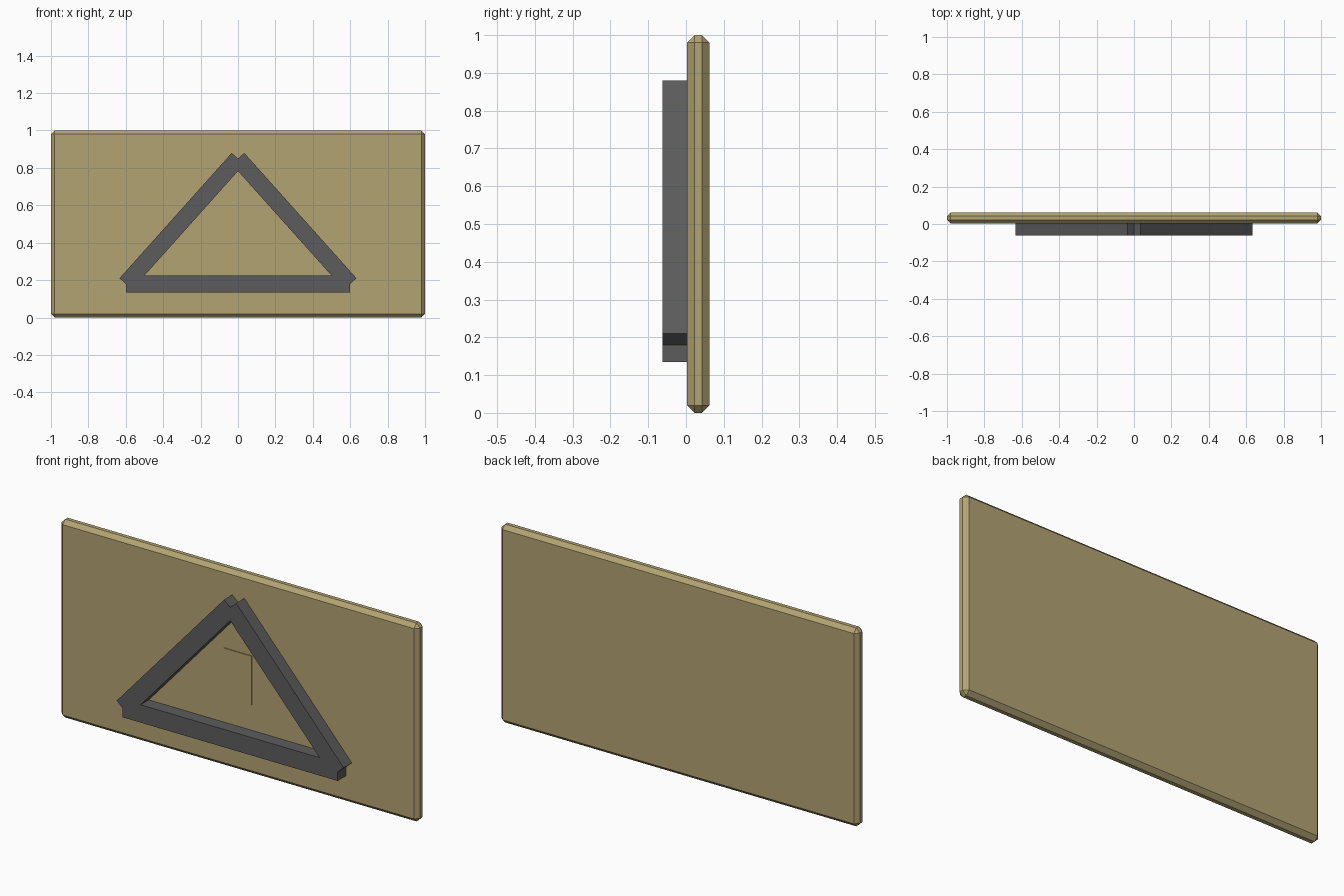
import bpy, math
from mathutils import Vector

cube = bpy.data.objects.get("Cube")
if cube:
    bpy.data.objects.remove(cube, do_unlink=True)


def material(name, rgb):
    mat = bpy.data.materials.new(name)
    mat.use_nodes = True
    color = (*rgb, 1.0)
    mat.diffuse_color = color
    mat.node_tree.nodes["Principled BSDF"].inputs["Base Color"].default_value = color
    return mat


def box(name, center, size, mat, tilt=0.0):
    bpy.ops.mesh.primitive_cube_add(size=1, location=center, rotation=(0, tilt, 0))
    obj = bpy.context.object
    obj.name = name
    obj.scale = size
    bpy.ops.object.transform_apply(location=False, rotation=False, scale=True)
    obj.data.materials.append(mat)
    return obj


tan = material("tan board", (0.45, 0.37, 0.17))
grey = material("dark grey frame", (0.107, 0.107, 0.107))

FACE = 0.0025   # front plane of the board
FRONT = -0.0625  # front plane of the frame

# Chamfered backing board
board = box("board", (0, FACE + 0.03, 0.5), (2, 0.06, 1), tan)
bevel = board.modifiers.new("chamfer", 'BEVEL')
bevel.width = 0.02
bevel.segments = 1

# Triangular frame: three bars running corner to corner
corners = {"left": Vector((0.6, 0, 0.18)),
           "right": Vector((-0.6, 0, 0.18)),
           "top": Vector((0, 0, 0.85))}
back = FACE + 0.005
for name, a, b in (("bottom_bar", "right", "left"),
                   ("right_bar", "right", "top"),
                   ("left_bar", "top", "left")):
    span = corners[b] - corners[a]
    middle = (corners[a] + corners[b]) / 2
    middle.y = (FRONT + back) / 2
    box(name, middle, (span.length, back - FRONT, 0.09), grey,
        -math.atan2(span.z, span.x))

# Thin raised plate in the middle of the frame
box("center_plate", (-0.001, FACE - 0.001, 0.478), (0.155, 0.008, 0.246), tan)
